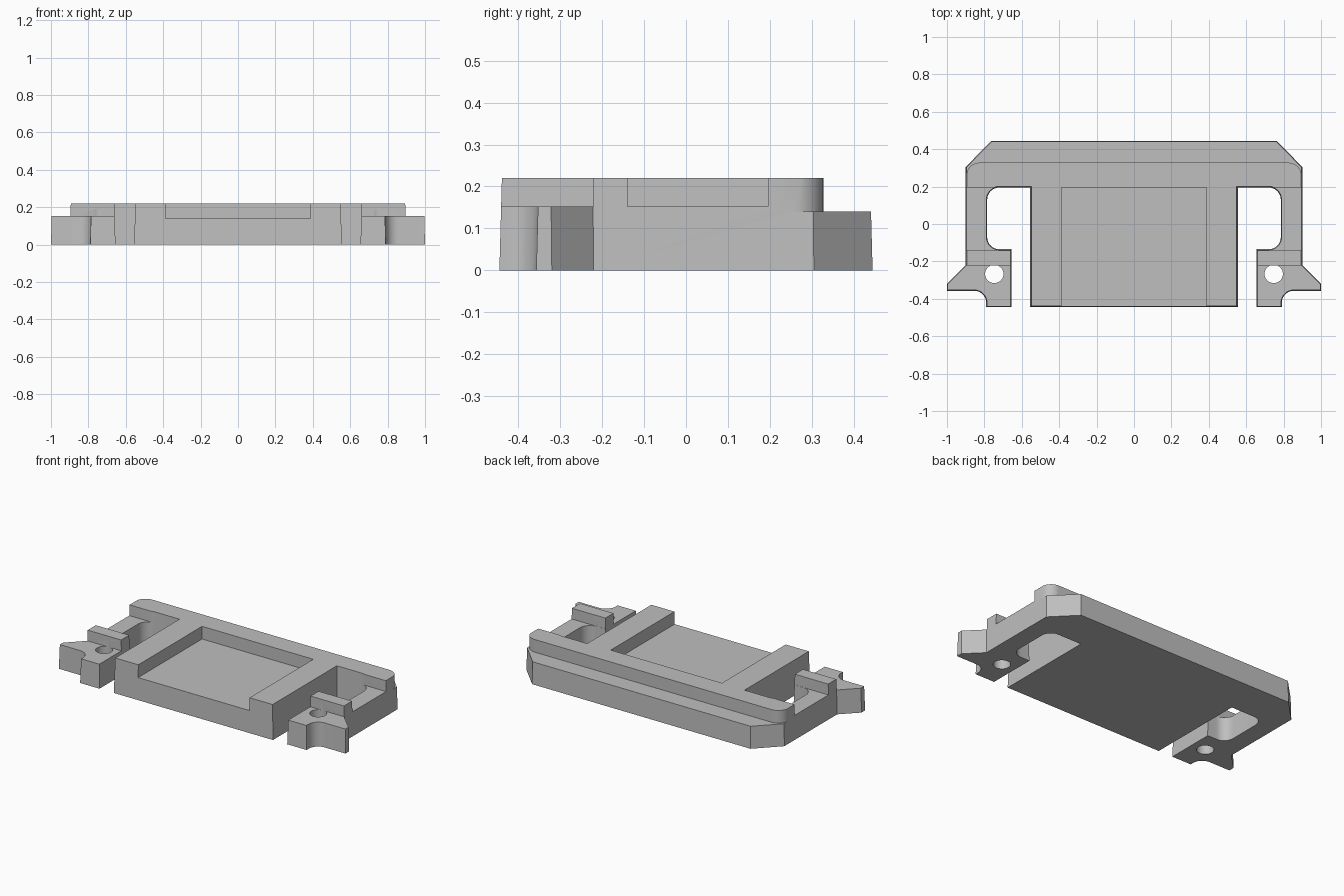
import bpy, bmesh
from math import sin, cos, radians
from mathutils import Vector

cube = bpy.data.objects.get("Cube")
if cube:
    bpy.data.objects.remove(cube, do_unlink=True)

HEIGHT, STEP, ARM_TOP, DRAFT = 0.22, 0.14, 0.152, 0.006

grey = bpy.data.materials.new("light grey")
grey.use_nodes = True
grey.diffuse_color = (0.52, 0.52, 0.52, 1)
grey.node_tree.nodes["Principled BSDF"].inputs["Base Color"].default_value = (0.52, 0.52, 0.52, 1)


def arc(cx, cy, r, start, end, steps=8):
    angles = [radians(start + (end - start) * i / steps) for i in range(steps + 1)]
    return [(cx + r * cos(a), cy + r * sin(a)) for a in angles]


def mirrored(half):
    return half + [(-x, y) for x, y in reversed(half)]


def rect(x0, x1, y0, y1):
    return [(x0, y0), (x1, y0), (x1, y1), (x0, y1)]


def inset(points, d):
    """Offset a counter-clockwise outline inwards."""
    pts = [Vector(p) for p in points]
    result = []
    for i, p in enumerate(pts):
        a = (p - pts[i - 1]).normalized()
        b = (pts[(i + 1) % len(pts)] - p).normalized()
        na, nb = Vector((-a.y, a.x)), Vector((-b.y, b.x))
        result.append(p + (na + nb) * d / (1 + na.dot(nb)))
    return result


def prism(name, outline, z0, z1, draft=0):
    bm = bmesh.new()
    low = [bm.verts.new((x, y, z0)) for x, y in outline]
    high = [bm.verts.new((x, y, z1)) for x, y in inset(outline, draft)]
    bm.faces.new(low[::-1])
    bm.faces.new(high)
    for i in range(len(low)):
        j = (i + 1) % len(low)
        bm.faces.new((low[i], low[j], high[j], high[i]))
    bmesh.ops.recalc_face_normals(bm, faces=bm.faces)
    mesh = bpy.data.meshes.new(name)
    bm.to_mesh(mesh)
    bm.free()
    mesh.materials.append(grey)
    ob = bpy.data.objects.new(name, mesh)
    bpy.context.collection.objects.link(ob)
    return ob


# Whole plate outline: centre block, rounded windows, feet and chamfered back
half = [(0.555, -0.445), (0.555, 0.195)]
half += arc(0.72, 0.13, 0.065, 90, 0)
half += arc(0.72, -0.07, 0.065, 0, -90)
half += [(0.655, -0.135), (0.655, -0.445), (0.79, -0.445)]
half += arc(0.855, -0.422, 0.065, 180, 90)
half += [(1.0, -0.357), (1.0, -0.32), (0.9, -0.22), (0.9, 0.305), (0.762, 0.445)]
body = prism("mounting_plate", mirrored(half), 0, HEIGHT, DRAFT)

# Cutters: tray pocket and the rounded step along the back
ledge = [(1.1, 0.6), (1.1, 0.258)] + arc(0.826, 0.258, 0.07, 0, 90)
cutters = [
    prism("pocket_cutter", rect(-0.388, 0.388, -0.6, 0.196), STEP, 0.4),
    prism("ledge_cutter", mirrored(ledge), STEP, 0.4),
]
# Lowered arms, lowered feet and screw holes on each side
for s in (-1, 1):
    x0, x1 = sorted((s * 0.6, s * 1.1))
    cutters += [
        prism("arm_cutter", rect(x0, x1, -0.14, 0.196), ARM_TOP, 0.4),
        prism("foot_cutter", rect(x0, x1, -0.6, -0.221), ARM_TOP, 0.4),
        prism("hole_cutter", arc(s * 0.747, -0.267, 0.049, 0, 350, 35), -0.1, 0.19),
    ]
for c in cutters:
    c.hide_render = True
    mod = body.modifiers.new(c.name, "BOOLEAN")
    mod.operation = "DIFFERENCE"
    mod.solver = "EXACT"
    mod.object = c

# Bake the cuts and drop the cutters
graph = bpy.context.evaluated_depsgraph_get()
mesh = bpy.data.meshes.new_from_object(body.evaluated_get(graph))
body.modifiers.clear()
body.data = mesh
for c in cutters:
    bpy.data.objects.remove(c, do_unlink=True)

# Smooth the rounded corners, keep the hard edges
for ob in bpy.context.selected_objects:
    ob.select_set(False)
body.select_set(True)
bpy.context.view_layer.objects.active = body
bpy.ops.object.shade_smooth_by_angle(angle=radians(25))
